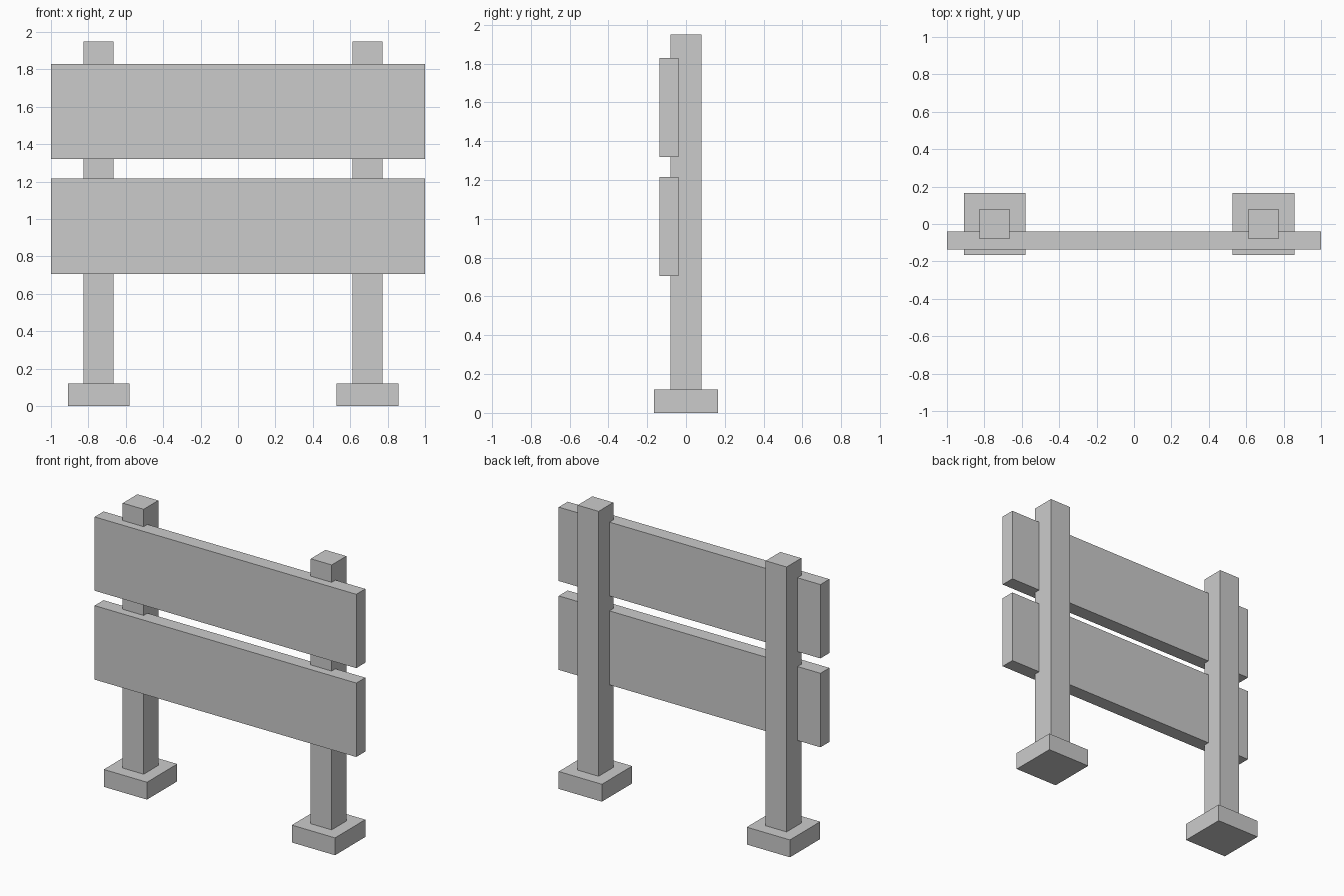
import bpy

if "Cube" in bpy.data.objects:
    bpy.data.objects.remove(bpy.data.objects["Cube"])


def box(name, lo, hi):
    """Axis-aligned box between two corners."""
    center = [(a + b) / 2 for a, b in zip(lo, hi)]
    bpy.ops.mesh.primitive_cube_add(size=1, location=center)
    obj = bpy.context.object
    obj.name = name
    obj.scale = [b - a for a, b in zip(lo, hi)]
    bpy.ops.object.transform_apply(location=False, rotation=False, scale=True)
    return obj


BASE_HALF, BASE_TOP = 0.165, 0.12
POST_HALF, POST_TOP = 0.08, 1.95

# Two square posts, each on a footing block
for side, x in (("left", -0.745), ("right", 0.692)):
    box(f"{side}_footing", (x - BASE_HALF, -BASE_HALF, 0),
        (x + BASE_HALF, BASE_HALF, BASE_TOP))
    box(f"{side}_post", (x - POST_HALF, -POST_HALF, BASE_TOP),
        (x + POST_HALF, POST_HALF, POST_TOP))

# Two wide boards let into the front of the posts
for name, z0, z1 in (("lower_board", 0.706, 1.217), ("upper_board", 1.32, 1.83)):
    box(name, (-1, -0.137, z0), (1, -0.039, z1))
